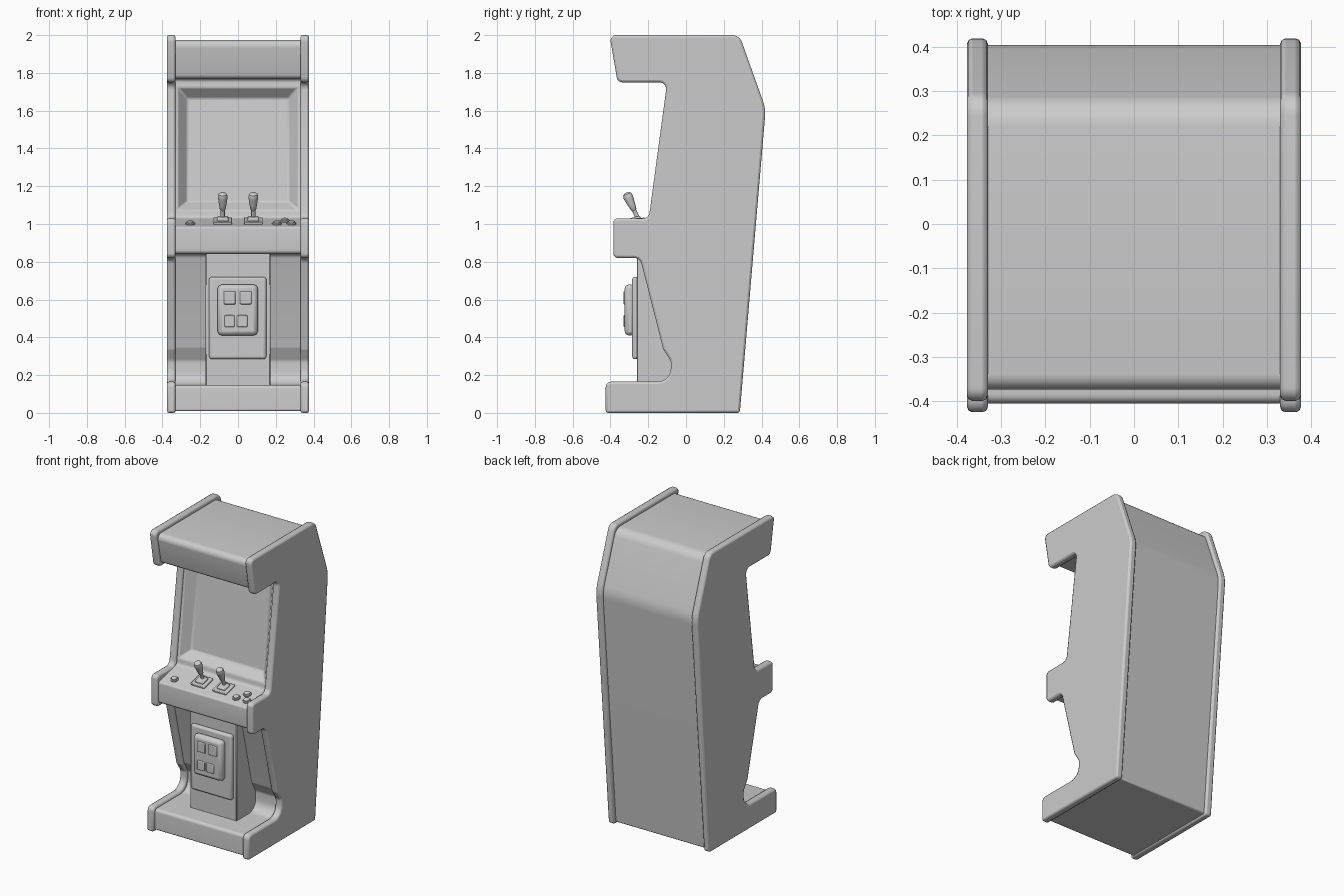
import bpy, bmesh, math
from mathutils import Vector, Matrix

if "Cube" in bpy.data.objects:
    bpy.data.objects.remove(bpy.data.objects["Cube"])


def rounded(corners, steps=6):
    """Outline of (y, z) points with each (y, z, radius) corner turned into an arc."""
    pts, n = [], len(corners)
    for i, (y, z, r) in enumerate(corners):
        p = Vector((y, z))
        if r == 0:
            pts.append(p)
            continue
        u = (Vector(corners[i - 1][:2]) - p).normalized()
        v = (Vector(corners[(i + 1) % n][:2]) - p).normalized()
        half = (math.pi - u.angle(v)) / 2
        d, w = r * math.tan(half), math.cos(half)
        for k in range(steps + 1):
            t = k / steps
            a, b, c = (1 - t) ** 2, 2 * w * t * (1 - t), t * t
            pts.append((a * (p + u * d) + b * p + c * (p + v * d)) / (a + b + c))
    return pts


def finish(name, bm, bevel=0, segments=2, limit=30):
    bmesh.ops.recalc_face_normals(bm, faces=bm.faces)
    mesh = bpy.data.meshes.new(name)
    bm.to_mesh(mesh)
    bm.free()
    ob = bpy.data.objects.new(name, mesh)
    bpy.context.collection.objects.link(ob)
    bpy.ops.object.select_all(action='DESELECT')
    ob.select_set(True)
    bpy.context.view_layer.objects.active = ob
    bpy.ops.object.shade_smooth_by_angle(angle=math.radians(35))
    if bevel:
        m = ob.modifiers.new("bevel", 'BEVEL')
        m.width, m.segments = bevel, segments
        m.limit_method, m.angle_limit = 'ANGLE', math.radians(limit)
        m.use_clamp_overlap = False
    return ob


def extruded(corners, x0, x1):
    bm = bmesh.new()
    face = bm.faces.new([bm.verts.new((x0, y, z)) for y, z in rounded(corners)])
    ext = bmesh.ops.extrude_face_region(bm, geom=[face], use_keep_orig=True)
    moved = [g for g in ext['geom'] if isinstance(g, bmesh.types.BMVert)]
    bmesh.ops.translate(bm, verts=moved, vec=(x1 - x0, 0, 0))
    bmesh.ops.recalc_face_normals(bm, faces=bm.faces)
    return bm


def box(name, lo, hi, bevel=0, segments=2):
    lo, hi = Vector(lo), Vector(hi)
    bm = bmesh.new()
    bmesh.ops.create_cube(bm, size=1)
    bmesh.ops.scale(bm, vec=hi - lo, verts=bm.verts)
    bmesh.ops.translate(bm, vec=(lo + hi) / 2, verts=bm.verts)
    return finish(name, bm, bevel, segments)


def lathe(name, profile, sides=20):
    bm = bmesh.new()
    vs = [bm.verts.new((r, 0, z)) for r, z in profile]
    es = [bm.edges.new(pair) for pair in zip(vs, vs[1:])]
    bmesh.ops.spin(bm, geom=vs + es, cent=(0, 0, 0), axis=(0, 0, 1),
                   angle=math.tau, steps=sides)
    bmesh.ops.remove_doubles(bm, verts=bm.verts, dist=1e-5)
    return finish(name, bm)


# Side panels with softened rims
PANEL = [(-.425, 0, 0), (-.425, .165, .03), (-.08, .165, .07), (-.08, .275, .04),
         (-.12, .335, .03), (-.243, .82, .04), (-.385, .82, .025), (-.385, 1.03, .025),
         (-.197, 1.03, .035), (-.1, 1.75, .035), (-.362, 1.75, .03), (-.405, 2, .03),
         (.283, 2, .055), (.422, 1.61, .2), (.285, 0, 0)]
for side, label in ((1, "right"), (-1, "left")):
    finish(label + "_side_panel", extruded(PANEL, side * .33, side * .377), .012, 2, 55)

# Cabinet body between the panels, with the screen sunk in a bezel
BODY = [(-.405, .01, 0), (-.405, .148, .02), (-.06, .148, .07), (-.06, .275, .04),
        (-.1, .345, .03), (-.22, .842, .03), (-.368, .842, .02), (-.368, .985, .015),
        (-.178, 1.032, .025), (-.083, 1.77, .02), (-.34, 1.77, .025), (-.382, 1.975, .035),
        (.27, 1.975, .07), (.407, 1.6, .2), (.268, .01, 0)]
bm = extruded(BODY, -.345, .345)
screen = max((f for f in bm.faces if f.normal.y < -.7
              and 1.2 < f.calc_center_median().z < 1.6 and abs(f.normal.x) < .1),
             key=lambda f: f.calc_area())
bmesh.ops.inset_individual(bm, faces=[screen], thickness=.035, depth=0)
bmesh.ops.inset_individual(bm, faces=[screen], thickness=.073, depth=-.06)
finish("cabinet_body", bm, .008, 2)

# Coin column and door
box("coin_column", (-.172, -.26, .14), (.172, 0, .85), .004, 1)
box("coin_door", (-.153, -.285, .285), (.15, -.25, .72), .014, 3)
door = box("coin_housing", (-.108, -.325, .41), (.105, -.27, .68), .022, 2)
SLOTS = [(-.075, -.012, .575, .643), (.01, .072, .575, .643),
         (-.072, -.018, .455, .517), (-.006, .05, .455, .517)]
for i, (x0, x1, z0, z1) in enumerate(SLOTS):
    box(f"coin_slot_{i + 1}", (x0, -.332, z0), (x1, -.31, z1), .005, 2)


# Controls on the sloping deck
SLOPE = math.atan(.247)


def on_deck(ob, x, y, lean=SLOPE, lift=0):
    z = .985 + .247 * (y + .368) + lift
    ob.matrix_world = Matrix.Translation((x, y, z)) @ Matrix.Rotation(lean, 4, 'X')


STICK = [(0, 0), (.011, 0), (.011, .055), (.015, .06), (.019, .085), (.025, .125),
         (.0255, .137), (.022, .149), (.013, .156), (0, .158)]
for x, label in ((-.081, "left"), (.081, "right")):
    on_deck(box(label + "_stick_plate", (-.05, -.05, -.01), (.05, .05, .013), .004), x, -.265)
    on_deck(box(label + "_stick_collar", (-.03, -.03, 0), (.03, .03, .027), .007), x, -.265)
    on_deck(lathe(label + "_joystick", STICK), x, -.252, math.radians(24), .008)

BUTTON = [(0, -.005), (.025, -.005), (.025, .006), (.021, .009), (.019, .009),
          (.018, .015), (.012, .018), (0, .019)]
for i, (x, y) in enumerate([(-.253, -.31), (.206, -.31), (.248, -.255), (.283, -.31)]):
    on_deck(lathe(f"button_{i + 1}", BUTTON), x, y)
